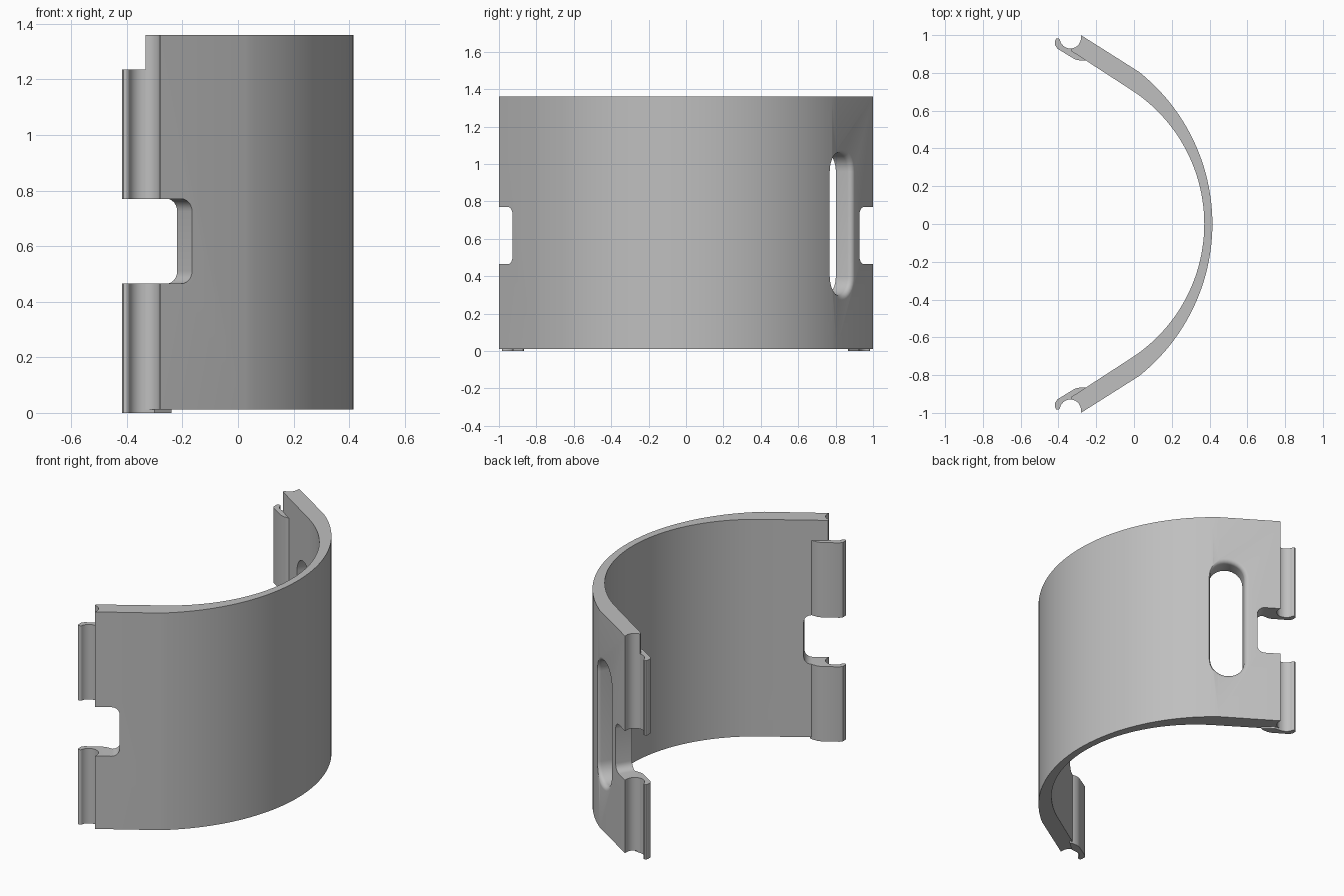
import bpy, bmesh, math
from mathutils import Vector

if "Cube" in bpy.data.objects:
    bpy.data.objects.remove(bpy.data.objects["Cube"])

grey = bpy.data.materials.new("plain grey")
grey.use_nodes = True
grey.diffuse_color = (0.52, 0.52, 0.52, 1)
grey.node_tree.nodes["Principled BSDF"].inputs["Base Color"].default_value = (0.52, 0.52, 0.52, 1)

# Straight end wall: origin at the bend, U runs along the wall, N points outward
BEND = Vector((0.027, 0.805, 0))
U = Vector((-0.844, 0.536, 0)).normalized()
N = Vector((0.536, 0.844, 0)).normalized()
UP = Vector((0, 0, 1))
THICK = 0.103


def wall(u, n, z):
    return BEND + U * u + N * n + UP * z


def arc(cx, cy, r, a0, a1, steps):
    angles = [math.radians(a0 + (a1 - a0) * i / steps) for i in range(steps + 1)]
    return [(cx + r * math.cos(a), cy + r * math.sin(a)) for a in angles]


def loft(name, rings):
    """Closed solid through a stack of matching rings."""
    bm = bmesh.new()
    rows = [[bm.verts.new(p) for p in ring] for ring in rings]
    count = len(rows[0])
    for low, high in zip(rows, rows[1:]):
        for i in range(count):
            j = (i + 1) % count
            bm.faces.new((low[i], low[j], high[j], high[i]))
    bm.faces.new(rows[0][::-1])
    bm.faces.new(rows[-1])
    bmesh.ops.recalc_face_normals(bm, faces=bm.faces)
    mesh = bpy.data.meshes.new(name)
    bm.to_mesh(mesh)
    bm.free()
    mesh.materials.append(grey)
    obj = bpy.data.objects.new(name, mesh)
    bpy.context.collection.objects.link(obj)
    return obj


def prism(name, outline, z0, z1):
    return loft(name, [[(x, y, z) for x, y in outline] for z in (z0, z1)])


def flip(points, side):
    return [(p[0], p[1] * side, *p[2:]) for p in points]


def smooth(obj):
    bpy.ops.object.select_all(action='DESELECT')
    obj.select_set(True)
    bpy.context.view_layer.objects.active = obj
    bpy.ops.object.shade_smooth_by_angle(angle=math.radians(30))


def cut(target, cutter):
    cutter.hide_render = True
    mod = target.modifiers.new("cut", 'BOOLEAN')
    mod.operation = 'DIFFERENCE'
    mod.solver = 'EXACT'
    mod.object = cutter
    bpy.context.view_layer.objects.active = target
    bpy.ops.object.modifier_apply(modifier=mod.name)
    bpy.data.objects.remove(cutter)


# Curved shell: thin in the middle, thicker straight ends with a round groove
GROOVE = (-0.337, 0.985, 0.056)
outer_r, inner_r = 1.029, 0.845
outer_end = math.degrees(math.asin(BEND.y / outer_r))
inner_end = math.degrees(math.asin(0.70 / inner_r))
inner_tip = wall(0.37, -THICK, 0)
outer_half = arc(0.415 - outer_r, 0, outer_r, 0, outer_end, 24)
inner_half = arc(0.372 - inner_r, 0, inner_r, inner_end, 0, 24)
groove_half = arc(*GROOVE, 0, -86, 8)
half = outer_half + [(-0.281, 1.0)] + groove_half + [(-0.333, inner_tip.y)] + inner_half
# One outline: back half outward, then the front half mirrored
outer_path = half[:-len(inner_half)]
outline = outer_path + inner_half
outline = half + flip(half[::-1], -1)[1:-1]
shell = prism("curved_shell", outline, 0.012, 1.36)

# Rounded window through each straight end, square to the wall
Z0, Z1, R = 0.465, 0.77, 0.045
window = [(0.6, Z0)]
window += arc(0.2275 + R, Z0 + R, R, -90, -180, 6)
window += arc(0.2275 + R, Z1 - R, R, 180, 90, 6)
window += [(0.6, Z1)]
for side in (1, -1):
    rings = [flip([wall(u, n, z) for u, z in window], side) for n in (-0.3, 0.2)]
    cut(shell, loft("window_cutter", rings))

# Long slot in the back wall with a rounded outer rim
FILLET = 0.027
sections = [(-0.25, 0)]
for i in range(7):
    a = math.radians(90 * i / 6)
    sections.append((FILLET * (math.sin(a) - 1), FILLET * (1 - math.cos(a))))
sections.append((0.1, FILLET))
slot_rings = []
for depth, grow in sections:
    r = 0.1 + grow
    ring = arc(0.052, 0.96, r, 0, 180, 16) + arc(0.052, 0.40, r, 180, 360, 16)
    slot_rings.append([wall(u, depth, z) for u, z in ring])
cut(shell, loft("slot_cutter", slot_rings))
smooth(shell)

# Hooked clips continuing the groove, two on each end
hook = [(-0.24, 0.872), (-0.255, 0.866), (-0.295, 0.867), (-0.315, 0.873),
        (-0.405, 0.928), (-0.417, 0.945), (-0.417, 0.972), (-0.412, 0.981),
        (-0.403, 0.983), (-0.395, 0.980)]
hook += arc(*GROOVE, 188, 270, 8) + [(-0.30, 0.925)]
for side, end in ((1, "back"), (-1, "front")):
    for level, z0, z1 in (("lower", 0, Z0), ("upper", Z1, 1.235)):
        smooth(prism(f"{level}_{end}_clip", flip(hook, side), z0, z1))
